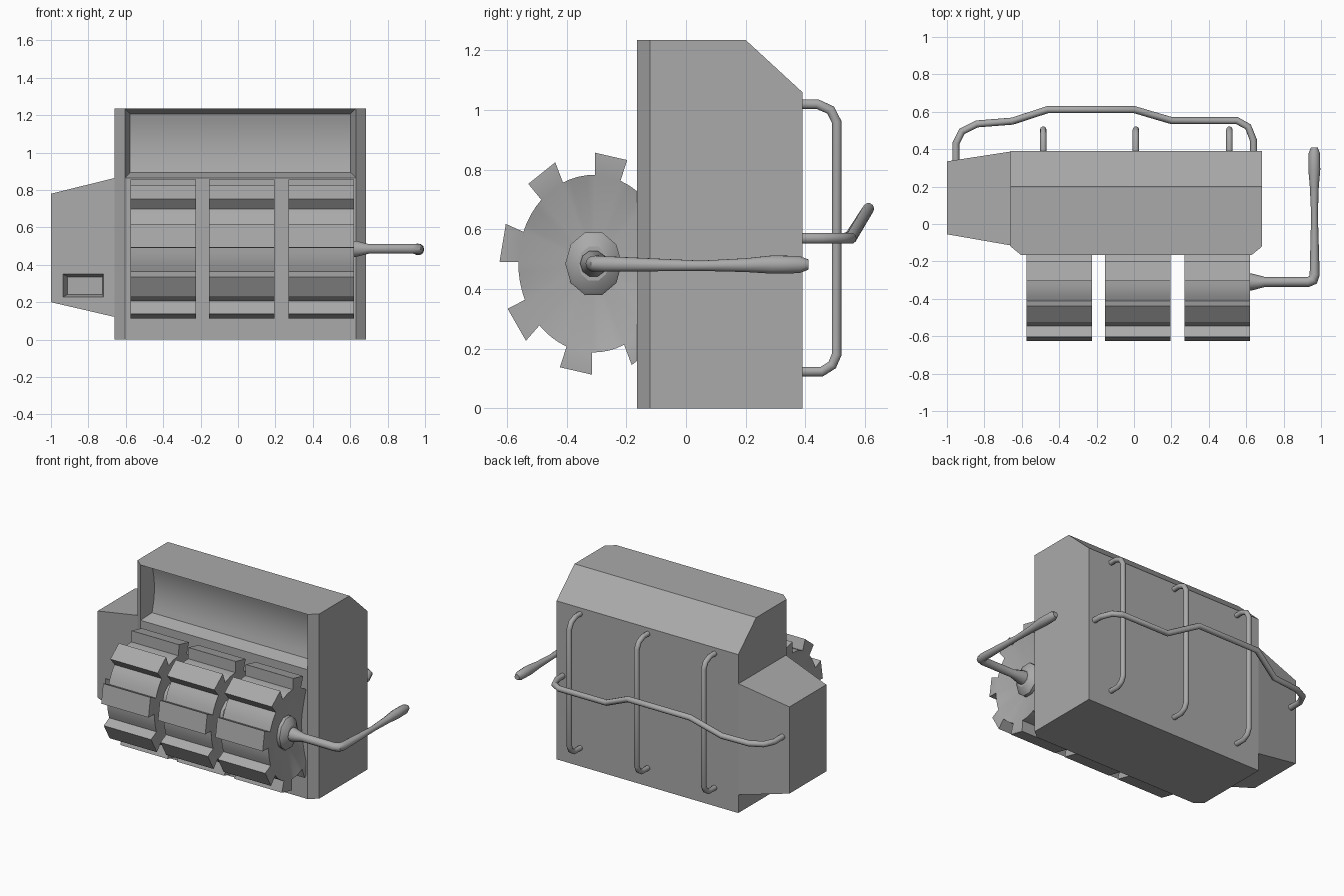
import bpy, bmesh, math
from mathutils import Vector

cube = bpy.data.objects.get("Cube")
if cube:
    bpy.data.objects.remove(cube, do_unlink=True)

grey = bpy.data.materials.new("plain_grey")
grey.use_nodes = True
grey.diffuse_color = (0.4, 0.4, 0.4, 1)
grey.node_tree.nodes["Principled BSDF"].inputs["Base Color"].default_value = (0.4, 0.4, 0.4, 1)


def finish(ob, angle=30):
    bpy.ops.object.select_all(action='DESELECT')
    ob.select_set(True)
    bpy.context.view_layer.objects.active = ob
    if ob.type == 'CURVE':
        bpy.ops.object.convert(target='MESH')
        ob = bpy.context.object
    ob.data.materials.clear()
    ob.data.materials.append(grey)
    bpy.ops.object.shade_smooth_by_angle(angle=math.radians(angle))
    return ob


def from_bmesh(name, bm, angle=30):
    bmesh.ops.recalc_face_normals(bm, faces=bm.faces)
    me = bpy.data.meshes.new(name)
    bm.to_mesh(me)
    bm.free()
    ob = bpy.data.objects.new(name, me)
    bpy.context.collection.objects.link(ob)
    return finish(ob, angle)


def tube(name, pts, radii, loc=(0, 0, 0), scale=(1, 1, 1)):
    """Round bar through points, with one radius or a radius per point."""
    if not isinstance(radii, (list, tuple)):
        radii = [radii] * len(pts)
    cu = bpy.data.curves.new(name, 'CURVE')
    cu.dimensions = '3D'
    cu.bevel_depth = 1
    cu.bevel_resolution = 3
    cu.use_fill_caps = True
    sp = cu.splines.new('POLY')
    sp.points.add(len(pts) - 1)
    for p, co, r in zip(sp.points, pts, radii):
        p.co = (*co, 1)
        p.radius = r
    ob = bpy.data.objects.new(name, cu)
    ob.location, ob.scale = loc, scale
    bpy.context.collection.objects.link(ob)
    return finish(ob, 40)


def cut(bm, co, no, clear=False, geom=None):
    geom = geom or bm.verts[:] + bm.edges[:] + bm.faces[:]
    res = bmesh.ops.bisect_plane(bm, geom=geom, plane_co=co, plane_no=no, clear_outer=clear)
    if clear:
        rim = [g for g in res["geom_cut"] if isinstance(g, bmesh.types.BMEdge)]
        bmesh.ops.contextual_create(bm, geom=rim)
    bm.normal_update()


def recess(bm, test, thickness, depth):
    face = next(f for f in bm.faces if f.normal.y < -0.9 and test(f.calc_center_median()))
    bmesh.ops.inset_region(bm, faces=[face], thickness=thickness, depth=-depth)
    return face


# Main housing: chamfered plan, sloped rear top, scooped front panel
bm = bmesh.new()
plan = [(-0.66, -0.12), (-0.605, -0.165), (0.63, -0.165), (0.685, -0.12), (0.685, 0.39), (-0.66, 0.39)]
base = bm.faces.new([bm.verts.new((x, y, 0)) for x, y in plan])
top = bmesh.ops.extrude_face_region(bm, geom=[base])["geom"]
for v in top:
    if isinstance(v, bmesh.types.BMVert):
        v.co.z = 1.235
bmesh.ops.recalc_face_normals(bm, faces=bm.faces)
cut(bm, (0, 0.2, 1.235), (0, 0.175, 0.19), True)
cut(bm, (0, 0, 0.865), (0, 0, 1))
panel = recess(bm, lambda c: c.z > 0.9, 0.04, 0.08)
z0 = min(v.co.z for v in panel.verts)
z1 = max(v.co.z for v in panel.verts)
depth = panel.calc_center_median().y
for i in range(1, 8):
    z = z0 + (z1 - z0) * i / 8
    inner = [f for f in bm.faces if f.normal.y < -0.99 and abs(f.calc_center_median().y - depth) < 0.001]
    edges = list({e for f in inner for e in f.edges})
    verts = list({v for f in inner for v in f.verts})
    cut(bm, (0, 0, z), (0, 0, 1), geom=verts + edges + inner)
for v in bm.verts:
    if abs(v.co.y - depth) < 0.001 and z0 < v.co.z < z1:
        t = (v.co.z - z0) / (z1 - z0)
        v.co.y += 0.1 * t * (1 - t)
from_bmesh("main_housing", bm)

# Tapered side box with a slot
bm = bmesh.new()
bmesh.ops.create_cube(bm, size=2)
for v in bm.verts:
    if v.co.x < 0:
        v.co = (-1, -0.055 if v.co.y < 0 else 0.335, 0.2 if v.co.z < 0 else 0.78)
    else:
        v.co = (-0.655, -0.115 if v.co.y < 0 else 0.388, 0.12 if v.co.z < 0 else 0.865)
for x in (-0.935, -0.72):
    cut(bm, (x, 0, 0), (1, 0, 0))
for z in (0.228, 0.35):
    cut(bm, (0, 0, z), (0, 0, 1))
recess(bm, lambda c: -0.93 < c.x < -0.73 and 0.23 < c.z < 0.34, 0.02, 0.06)
from_bmesh("side_box", bm, 20)

# Toothed drums with dished ends
AXIS_Y, AXIS_Z, RY, RZ, CORE = -0.31, 0.485, 0.315, 0.372, 0.8
HALF, DISH = 0.175, 0.08


def drum(name, cx):
    bm = bmesh.new()

    def point(x, a, r):
        a = math.radians(a)
        return Vector((cx + x, AXIS_Y + RY * r * math.cos(a), AXIS_Z + RZ * r * math.sin(a)))

    def face(*pts):
        bm.faces.new([bm.verts.new(p) for p in pts])

    for k in range(8):
        mid = 79 + 45 * k
        stops = [mid - 10, mid + 10] + [mid + 10 + 6.25 * i for i in range(1, 5)]
        for i, (a, b) in enumerate(zip(stops, stops[1:])):
            r = 1 if i == 0 else CORE
            face(point(-HALF, a, r), point(HALF, a, r), point(HALF, b, r), point(-HALF, b, r))
            for s in (-HALF, HALF):
                hub = point(s - math.copysign(DISH, s), 0, 0)
                face(point(s, a, CORE), point(s, b, CORE), hub)
                if i == 0:
                    face(point(s, a, CORE), point(s, a, 1), point(s, b, 1), point(s, b, CORE))
            if i == 0:
                for e in (a, b):
                    face(point(-HALF, e, CORE), point(HALF, e, CORE), point(HALF, e, 1), point(-HALF, e, 1))
    bmesh.ops.remove_doubles(bm, verts=bm.verts, dist=0.0005)
    from_bmesh(name, bm)


for label, cx in (("right", -0.4), ("middle", 0.02), ("left", 0.445)):
    drum(label + "_drum", cx)
    for side, s in (("outer", 1), ("inner", -1)):
        tube(f"{label}_drum_{side}_collar",
             [(s * d, 0, 0) for d in (0.09, 0.145, 0.155, 0.174)],
             [0.11, 0.11, 0.1, 0.06], (cx, AXIS_Y, AXIS_Z), (1, 0.86, 1))

# Crank handle
tube("crank_handle",
     [(0.58, -0.31, 0.485), (0.63, -0.31, 0.485), (0.7, -0.31, 0.485), (0.93, -0.31, 0.485),
      (0.957, -0.3, 0.485), (0.966, -0.27, 0.484), (0.965, 0.05, 0.478), (0.964, 0.2, 0.48),
      (0.964, 0.29, 0.482), (0.964, 0.38, 0.482), (0.964, 0.41, 0.482)],
     [0.045, 0.045, 0.027, 0.027, 0.028, 0.027, 0.018, 0.024, 0.032, 0.03, 0.018])

# Vertical rear rails
for label, x in (("right", -0.485), ("middle", 0.01), ("left", 0.51)):
    tube(label + "_rear_rail",
         [(x, 0.37, 1.02), (x, 0.44, 1.02), (x, 0.485, 1.0), (x, 0.505, 0.96),
          (x, 0.505, 0.18), (x, 0.49, 0.145), (x, 0.455, 0.123), (x, 0.37, 0.123)], 0.017)

# Bent pipe across the back
tube("rear_cross_pipe",
     [(0.64, 0.37, 0.57), (0.638, 0.45, 0.57), (0.61, 0.52, 0.57), (0.55, 0.553, 0.57),
      (0.2, 0.553, 0.57), (0, 0.612, 0.67), (-0.46, 0.612, 0.67), (-0.65, 0.55, 0.575),
      (-0.84, 0.535, 0.57), (-0.92, 0.495, 0.57), (-0.952, 0.43, 0.57), (-0.952, 0.32, 0.57)], 0.019)
